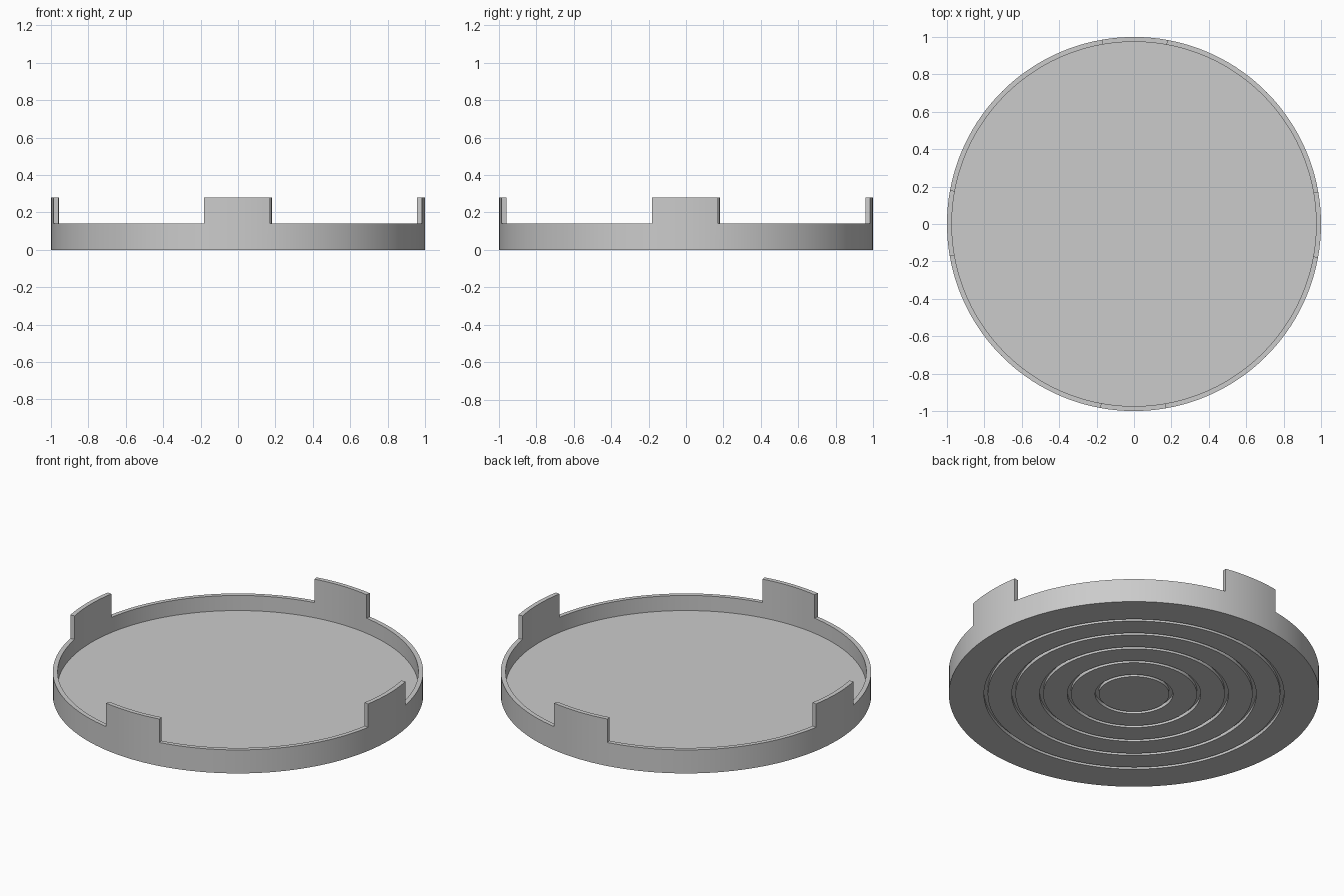
import bpy, bmesh, math

if "Cube" in bpy.data.objects:
    bpy.data.objects.remove(bpy.data.objects["Cube"])

RIM, TAB, FLOOR = 0.14, 0.28, 0.05
R_OUT, R_IN = 1.0, 0.974
GROOVE_DEPTH, GROOVE_HALF = 0.02, 0.01
TAB_START, TAB_SPAN = math.radians(-10.4), math.radians(20.3)
TAB_SEGS, GAP_SEGS = 8, 28

# Revolved section: grooved underside, outer wall, rim, inner wall, floor
profile = [(0, 0)]
for i in range(5):
    r = 0.2 + 0.15 * i
    a, b = r - GROOVE_HALF, r + GROOVE_HALF
    profile += [(a, 0), (a, GROOVE_DEPTH), (b, GROOVE_DEPTH), (b, 0)]
profile += [(R_OUT, 0), (R_OUT, RIM), (R_IN, RIM), (R_IN, FLOOR), (0, FLOOR)]

# Angles around the lid, with exact steps at the tab ends
angles, in_tab = [], []
for q in range(4):
    start = q * math.pi / 2 + TAB_START
    for i in range(TAB_SEGS):
        angles.append(start + TAB_SPAN * i / TAB_SEGS)
        in_tab.append(True)
    for i in range(GAP_SEGS):
        angles.append(start + TAB_SPAN + (math.pi / 2 - TAB_SPAN) * i / GAP_SEGS)
        in_tab.append(False)

bm = bmesh.new()
rings = [[bm.verts.new((r * math.cos(a), r * math.sin(a), z)) for r, z in profile]
         for a in angles]
rim_index = profile.index((R_OUT, RIM))
tab_faces = []
for k, ring in enumerate(rings):
    nxt = rings[(k + 1) % len(rings)]
    for j in range(len(profile) - 1):
        face = bm.faces.new((ring[j], nxt[j], nxt[j + 1], ring[j + 1]))
        if j == rim_index and in_tab[k]:
            tab_faces.append(face)

# Four upright tabs raised from the rim
ext = bmesh.ops.extrude_face_region(bm, geom=tab_faces)
for v in ext["geom"]:
    if isinstance(v, bmesh.types.BMVert):
        v.co.z = TAB
bmesh.ops.delete(bm, geom=[f for f in tab_faces if f.is_valid], context="FACES_ONLY")

# Close the centre points
bmesh.ops.remove_doubles(bm, verts=bm.verts, dist=1e-5)
bmesh.ops.recalc_face_normals(bm, faces=bm.faces)

mesh = bpy.data.meshes.new("round_lid")
bm.to_mesh(mesh)
bm.free()
lid = bpy.data.objects.new("round_lid", mesh)
bpy.context.collection.objects.link(lid)

grey = bpy.data.materials.new("light_grey")
grey.diffuse_color = (0.6, 0.6, 0.6, 1)
grey.use_nodes = True
grey.node_tree.nodes["Principled BSDF"].inputs["Base Color"].default_value = grey.diffuse_color
mesh.materials.append(grey)

bpy.context.view_layer.objects.active = lid
lid.select_set(True)
bpy.ops.object.shade_smooth_by_angle(angle=math.radians(30))
